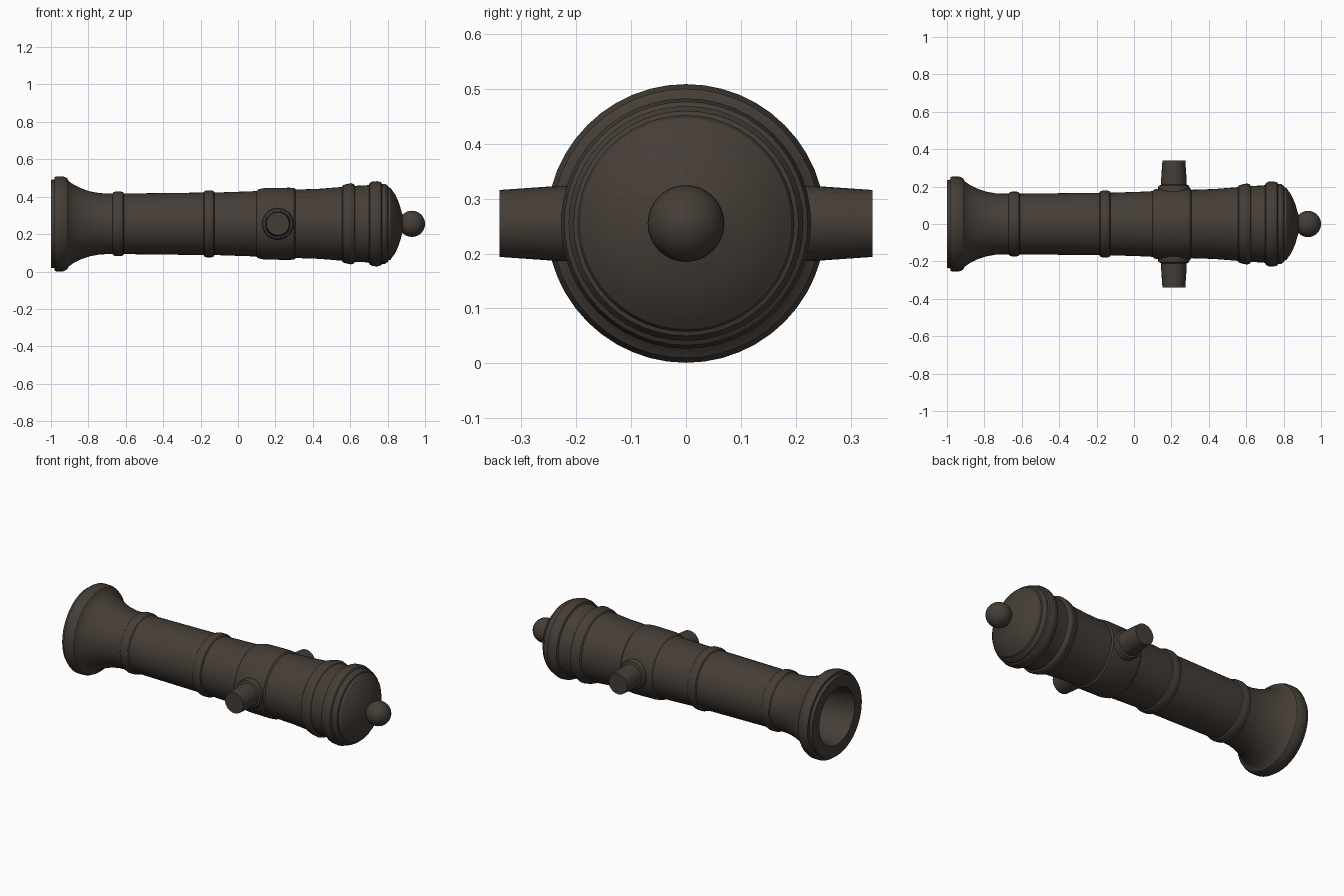
import bpy, bmesh, math
from mathutils import Matrix, Vector

if "Cube" in bpy.data.objects:
    bpy.data.objects.remove(bpy.data.objects["Cube"])

AXIS_Z = 0.255
iron = bpy.data.materials.new("dark iron")
iron.diffuse_color = (0.06, 0.047, 0.038, 1)
iron.use_nodes = True
iron.node_tree.nodes["Principled BSDF"].inputs["Base Color"].default_value = iron.diffuse_color


def lathe(name, profile, axis, origin, sides, angle=35):
    """Spin (distance, radius) points about the given axis through origin."""
    rot = Vector((0, 0, 1)).rotation_difference(Vector(axis)).to_matrix().to_4x4()
    place = Matrix.Translation(origin) @ rot
    bm = bmesh.new()
    rings = []
    for d, r in profile:
        if r == 0:
            rings.append([bm.verts.new(place @ Vector((0, 0, d)))])
        else:
            rings.append([bm.verts.new(place @ Vector((r * math.cos(a), r * math.sin(a), d)))
                          for a in (2 * math.pi * i / sides for i in range(sides))])
    for a, b in zip(rings, rings[1:]):
        for i in range(sides):
            j = (i + 1) % sides
            quad = [a[i % len(a)], a[j % len(a)], b[j % len(b)], b[i % len(b)]]
            bm.faces.new(list(dict.fromkeys(quad)))
    bmesh.ops.recalc_face_normals(bm, faces=bm.faces)
    mesh = bpy.data.meshes.new(name)
    bm.to_mesh(mesh)
    bm.free()
    mesh.materials.append(iron)
    ob = bpy.data.objects.new(name, mesh)
    bpy.context.collection.objects.link(ob)
    bpy.ops.object.select_all(action='DESELECT')
    ob.select_set(True)
    bpy.context.view_layer.objects.active = ob
    bpy.ops.object.shade_smooth_by_angle(angle=math.radians(angle))
    return ob


def band(x0, x1, r0, r1, h):
    """Rounded moulding between x0 and x1, rising h above the barrel."""
    w = x1 - x0
    return [(x0, r0), (x0 + 0.08 * w, r0 + 0.6 * h), (x0 + 0.28 * w, r0 + h),
            (x1 - 0.28 * w, r1 + h), (x1 - 0.08 * w, r1 + 0.6 * h), (x1, r1)]


# Barrel: bore, flared muzzle, banded tube and stepped breech in one profile
bore = [(0.0, 0), (0.0, 0.13), (-0.75, 0.135), (-0.95, 0.158), (-1.0, 0.168)]
muzzle = [(-1.0, 0.235), (-0.982, 0.237), (-0.98, 0.25), (-0.972, 0.254), (-0.935, 0.254),
          (-0.915, 0.245), (-0.905, 0.228), (-0.88, 0.21), (-0.84, 0.19), (-0.79, 0.173),
          (-0.74, 0.164), (-0.70, 0.162)]
tube = (band(-0.67, -0.61, 0.162, 0.162, 0.011)
        + band(-0.185, -0.125, 0.167, 0.167, 0.012)
        + [(0.08, 0.174), (0.10, 0.176), (0.108, 0.184), (0.14, 0.191), (0.275, 0.193),
           (0.30, 0.191), (0.308, 0.183), (0.43, 0.187)]
        + band(0.555, 0.625, 0.197, 0.203, 0.014))
breech = [(0.69, 0.206), (0.70, 0.209), (0.705, 0.219), (0.72, 0.226), (0.745, 0.228),
          (0.765, 0.222), (0.77, 0.214), (0.785, 0.214), (0.80, 0.205), (0.803, 0.197),
          (0.815, 0.192), (0.825, 0.178), (0.84, 0.158), (0.855, 0.125), (0.865, 0.098),
          (0.873, 0.07), (0.88, 0.045), (0.885, 0)]
lathe("barrel", bore + muzzle + tube + breech, (1, 0, 0), (0, 0, AXIS_Z), 48, 30)

# Rear knob
knob = [(0.07 * -math.cos(math.pi * i / 16), 0.07 * math.sin(math.pi * i / 16)) for i in range(1, 16)]
lathe("rear_knob", [(-0.07, 0)] + knob + [(0.07, 0)], (1, 0, 0), (0.93, 0, AXIS_Z), 32, 60)

# Side pivots with a small collar where they leave the barrel
pivot = [(0.12, 0.084), (0.196, 0.084), (0.205, 0.08), (0.21, 0.069), (0.24, 0.068), (0.34, 0.061), (0.34, 0)]
for side, name in ((-1, "front_pivot"), (1, "back_pivot")):
    lathe(name, pivot, (0, side, 0), (0.213, 0, AXIS_Z), 28)
